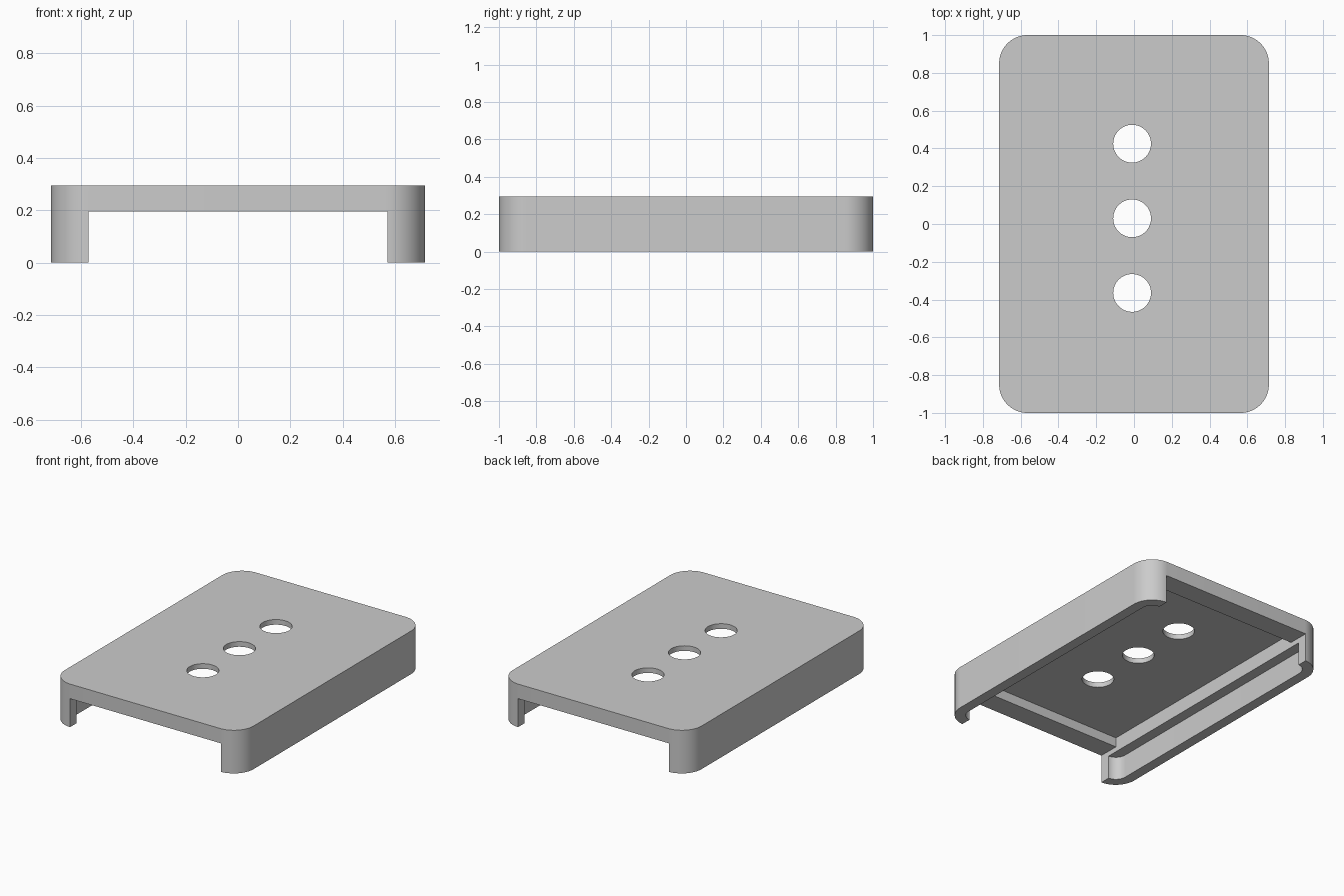
import bpy, bmesh, math

cube = bpy.data.objects.get("Cube")
if cube:
    bpy.data.objects.remove(cube, do_unlink=True)

# Single grey plastic
grey = bpy.data.materials.new("grey_plastic")
grey.use_nodes = True
colour = (0.6, 0.6, 0.6, 1)
grey.diffuse_color = colour
grey.node_tree.nodes["Principled BSDF"].inputs["Base Color"].default_value = colour


def prism(name, outline, z0, z1):
    """Extrude a closed XY outline between two heights."""
    bm = bmesh.new()
    face = bm.faces.new([bm.verts.new((x, y, z0)) for x, y in outline])
    top = bmesh.ops.extrude_face_region(bm, geom=[face])["geom"]
    verts = [v for v in top if isinstance(v, bmesh.types.BMVert)]
    bmesh.ops.translate(bm, verts=verts, vec=(0, 0, z1 - z0))
    bmesh.ops.recalc_face_normals(bm, faces=bm.faces)
    mesh = bpy.data.meshes.new(name)
    bm.to_mesh(mesh)
    bm.free()
    mesh.materials.append(grey)
    obj = bpy.data.objects.new(name, mesh)
    bpy.context.collection.objects.link(obj)
    return obj


def rounded(hx, hy, r, steps=16):
    """Rectangle outline with rounded corners."""
    pts = []
    for q, (sx, sy) in enumerate([(1, 1), (-1, 1), (-1, -1), (1, -1)]):
        for i in range(steps + 1):
            a = (q + i / steps) * math.pi / 2
            pts.append((sx * (hx - r) + r * math.cos(a),
                        sy * (hy - r) + r * math.sin(a)))
    return pts


def rect(hx, hy):
    return [(hx, hy), (-hx, hy), (-hx, -hy), (hx, -hy)]


def circle(cx, cy, r, n=64):
    return [(cx + r * math.cos(math.tau * i / n), cy + r * math.sin(math.tau * i / n))
            for i in range(n)]


def cut(target, cutter):
    cutter.hide_render = True
    mod = target.modifiers.new("cut", "BOOLEAN")
    mod.operation = "DIFFERENCE"
    mod.solver = "EXACT"
    mod.object = cutter
    bpy.context.view_layer.objects.active = target
    bpy.ops.object.modifier_apply(modifier=mod.name)
    bpy.data.objects.remove(cutter, do_unlink=True)


HX, HY, H = 0.714, 1.0, 0.295
MARGIN, WALL = 0.143, 0.071

cover = prism("cover", rounded(HX, HY, 0.15), 0, H)

# Hollow underside, open ends and ceiling recess
cut(cover, prism("inner_slot", rounded(HX - WALL, HY - WALL, 0.075), -0.1, 0.16))
cut(cover, prism("end_openings", rect(HX - MARGIN, HY + 0.1), -0.1, 0.195))
cut(cover, prism("ceiling_recess", rect(HX - MARGIN, HY - MARGIN), -0.1, 0.26))

# Three round holes along the top
for y in (0.425, 0.03, -0.365):
    cut(cover, prism("hole", circle(-0.01, y, 0.1), -0.1, H + 0.1))

bpy.ops.object.select_all(action="DESELECT")
cover.select_set(True)
bpy.context.view_layer.objects.active = cover
bpy.ops.object.shade_smooth_by_angle(angle=math.radians(30))
